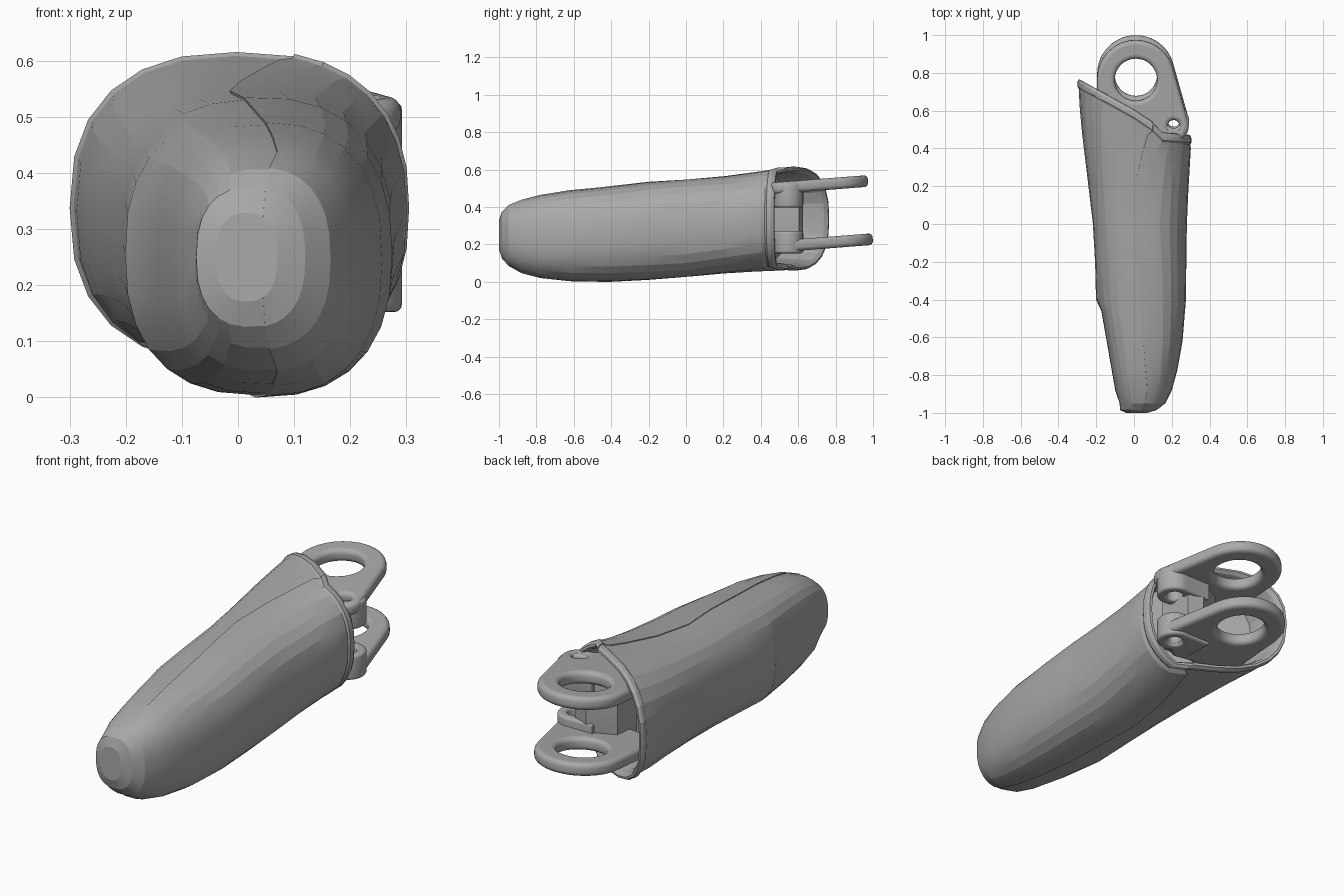
import bpy, bmesh, math
from math import cos, sin, pi, radians

if "Cube" in bpy.data.objects:
    bpy.data.objects.remove(bpy.data.objects["Cube"])

grey = bpy.data.materials.new("mid_grey")
grey.diffuse_color = (0.40, 0.40, 0.40, 1)
grey.use_nodes = True
grey.node_tree.nodes["Principled BSDF"].inputs["Base Color"].default_value = grey.diffuse_color


def interp(table, t):
    """Linear lookup of table rows (key, v1, v2...)."""
    if t <= table[0][0]:
        return table[0][1:]
    for a, b in zip(table, table[1:]):
        if t <= b[0]:
            f = (t - a[0]) / (b[0] - a[0])
            return [p + (q - p) * f for p, q in zip(a[1:], b[1:])]
    return table[-1][1:]


def finish(ob, angle):
    ob.data.materials.clear()
    ob.data.materials.append(grey)
    bpy.ops.object.select_all(action='DESELECT')
    ob.select_set(True)
    bpy.context.view_layer.objects.active = ob
    bpy.ops.object.shade_smooth_by_angle(angle=radians(angle))


# Shell stations: y, left x, right x, bottom z, top z
STATIONS = [(-1.0, -0.04, 0.07, 0.17, 0.33), (-0.985, -0.075, 0.12, 0.125, 0.375),
            (-0.95, -0.098, 0.165, 0.085, 0.41), (-0.88, -0.122, 0.20, 0.045, 0.44),
            (-0.78, -0.14, 0.228, 0.02, 0.465), (-0.62, -0.168, 0.257, 0.003, 0.49),
            (-0.46, -0.197, 0.27, 0.0, 0.505), (-0.40, -0.205, 0.275, 0.0, 0.512),
            (-0.20, -0.21, 0.277, 0.01, 0.535), (0.0, -0.222, 0.28, 0.025, 0.548),
            (0.20, -0.25, 0.288, 0.045, 0.565), (0.38, -0.28, 0.297, 0.055, 0.59),
            (0.56, -0.305, 0.305, 0.055, 0.62)]
SEAM = [(-1.0, 0.045), (-0.88, 0.07), (-0.5, 0.04), (-0.1, 0.0), (0.0, -0.015),
        (0.25, 0.01), (0.56, 0.10)]
REAR_CUT = [(-0.3, 0.77), (0.08, 0.56), (0.14, 0.485), (0.3, 0.47)]
HALF = 15


def ring(y, scale=1.0, dy=0.0):
    """One cross-section: a raised right half and a slightly lower left half."""
    l, r, b, t = interp(STATIONS, y)
    cx, cz, a, h = (l + r) / 2, (b + t) / 2, (r - l) / 2, (t - b) / 2
    sx = interp(SEAM, y)[0] - cx
    n = 2.45
    c = max(-0.9, min(0.9, math.copysign((abs(sx) / a) ** (n / 2), sx)))
    at = math.acos(c)
    halves = [(-at, at, 1.0), (at, 2 * pi - at, 0.984 if y > -0.97 else 0.995)]
    w = max(0.0, min(1.0, (y + 0.1) / 0.66))
    pts = []
    for start, end, k in halves:
        for i in range(HALF):
            th = start + (end - start) * i / (HALF - 1)
            ux = math.copysign(abs(cos(th)) ** (2 / n), cos(th))
            uz = math.copysign(abs(sin(th)) ** (2 / n), sin(th))
            x, z = cx + a * ux * k * scale, cz + h * uz * k * scale
            # pad recess on the left of the tip
            if -0.96 < y < -0.42 and ux < 0:
                x += 0.02 * max(0, 1 - ((z - 0.25) / 0.21) ** 2)
            pts.append((x, y + w * w * (interp(REAR_CUT, x)[0] - 0.56) + dy, z))
    return pts


# Finger shell with rolled rear lip and hollow rear socket
rows = [ring(s[0]) for s in STATIONS[:-1]]
rows += [ring(0.47), ring(0.56, 0.975, -0.05), ring(0.56, 1.0, -0.04), ring(0.56, 1.0, -0.018),
         ring(0.56, 0.975, 0), ring(0.56, 0.94, 0.002), ring(0.56, 0.90, -0.015),
         ring(0.56, 0.88, -0.05), ring(0.56, 0.86, -0.2)]
bm = bmesh.new()
vr = [[bm.verts.new(p) for p in row] for row in rows]
N = 2 * HALF
for A, B in zip(vr, vr[1:]):
    for i in range(N):
        j = (i + 1) % N
        bm.faces.new((A[i], A[j], B[j], B[i]))
bm.faces.new(vr[0])
bm.faces.new(vr[-1])
bmesh.ops.recalc_face_normals(bm, faces=bm.faces)
me = bpy.data.meshes.new("finger_shell")
bm.to_mesh(me)
bm.free()
shell = bpy.data.objects.new("finger_shell", me)
bpy.context.collection.objects.link(shell)
finish(shell, 14)


def arc(cx, cy, r, a0, a1, n):
    return [(cx + r * cos(radians(a0 + (a1 - a0) * i / n)),
             cy + r * sin(radians(a0 + (a1 - a0) * i / n))) for i in range(n + 1)]


def slab(name, outlines, thick, bevel, z, y=0.0, tilt=0.0):
    """Rounded-edge plate from flat outlines (first outer, rest holes)."""
    cu = bpy.data.curves.new(name, 'CURVE')
    cu.dimensions = '2D'
    cu.fill_mode = 'BOTH'
    cu.extrude = thick / 2 - bevel
    cu.bevel_depth = bevel
    cu.bevel_resolution = 3
    for pts in outlines:
        sp = cu.splines.new('POLY')
        sp.points.add(len(pts) - 1)
        for p, q in zip(sp.points, pts):
            p.co = (q[0], q[1] - 0.6, 0, 1)
        sp.use_cyclic_u = True
    ob = bpy.data.objects.new(name, cu)
    bpy.context.collection.objects.link(ob)
    ob.location = (0, 0.6 + y, z)
    ob.rotation_euler = (radians(tilt), 0, 0)
    bpy.ops.object.select_all(action='DESELECT')
    ob.select_set(True)
    bpy.context.view_layer.objects.active = ob
    bpy.ops.object.convert(target='MESH')
    finish(bpy.context.object, 35)


# Two hinge lugs, each with a large pivot hole and a small pin hole
B = 0.022
lug = (arc(0.01, 0.795, 0.205 - B, 17, 180, 28) + [(-0.173, 0.50), (0.12, 0.45)]
       + arc(0.21, 0.545, 0.08 - B, -110, 17, 14))
holes = [arc(0.01, 0.79, 0.112 + B, 0, 350, 35), arc(0.21, 0.545, 0.038 + 0.015, 0, 345, 23)]
slab("lower_lug", [lug] + holes, 0.062, B, 0.197, 0, 4.5)
slab("upper_lug", [lug] + holes, 0.062, B, 0.508, -0.025, 4.5)

# Pin barrels beside the lugs
barrel = [arc(0.21, 0.545, 0.068, -120, 100, 20) + [(0.08, 0.612), (0.08, 0.47)],
          arc(0.21, 0.545, 0.052, 0, 345, 23)]
slab("lower_barrel", barrel, 0.12, 0.014, 0.212)
slab("upper_barrel", barrel, 0.13, 0.014, 0.462)

# Web joining the two barrels
web = [[(-0.02, 0.42), (0.17, 0.42), (0.17, 0.60), (0.10, 0.62), (-0.02, 0.56)]]
slab("barrel_web", web, 0.32, 0.005, 0.345)
